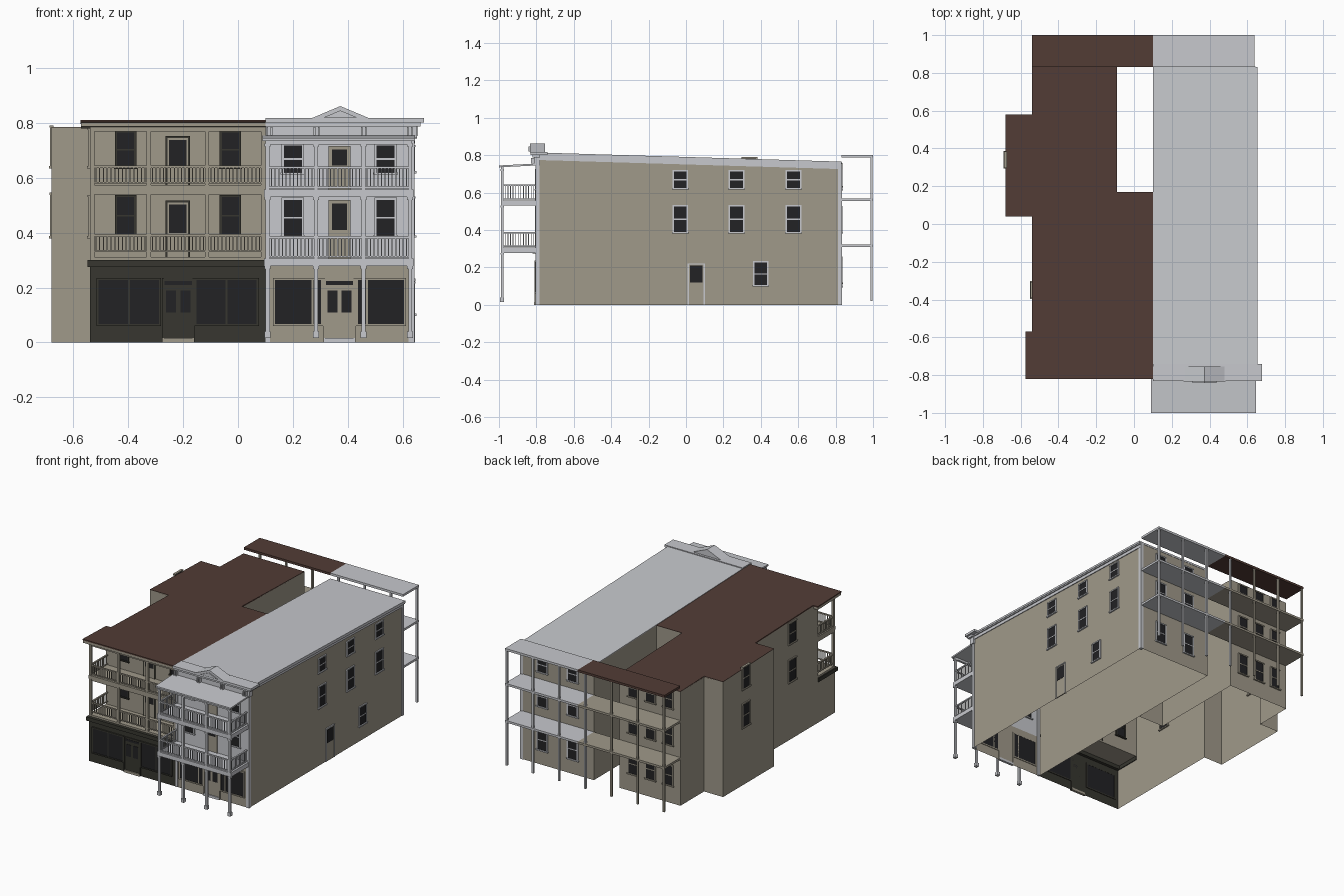
import bpy, bmesh
from mathutils import Vector

cube = bpy.data.objects.get("Cube")
if cube:
    bpy.data.objects.remove(cube, do_unlink=True)

MATS = {}
def material(name, r, g, b):
    m = bpy.data.materials.new(name)
    m.use_nodes = True
    m.diffuse_color = (r, g, b, 1)
    m.node_tree.nodes["Principled BSDF"].inputs["Base Color"].default_value = (r, g, b, 1)
    MATS[name] = m

material("beige", .35, .32, .255)
material("white", .57, .58, .61)
material("brown", .084, .045, .036)
material("olive", .038, .037, .029)
material("glass", .016, .016, .018)
NAMES = list(MATS)
SLOPE = -.03

def roof_z(y):
    return .81 + SLOPE * (y + .82)

class Part:
    """Collects boxes, walls and prisms into one named mesh."""
    def __init__(self, name):
        self.name, self.bm = name, bmesh.new()

    def box(self, mat, x0, x1, y0, y1, z0, z1, shear=0):
        v = [self.bm.verts.new((x, y, z + shear * (y - y0)))
             for z in (z0, z1) for x, y in ((x0, y0), (x1, y0), (x1, y1), (x0, y1))]
        quads = [v[3::-1], v[4:]] + [[v[i], v[(i + 1) % 4], v[(i + 1) % 4 + 4], v[i + 4]] for i in range(4)]
        for q in quads:
            self.bm.faces.new(q).material_index = NAMES.index(mat)

    def walls(self, mat, points, z0=0, z1=None):
        for (ax, ay), (bx, by) in zip(points, points[1:]):
            ta, tb = (roof_z(ay), roof_z(by)) if z1 is None else (z1, z1)
            q = [(ax, ay, z0), (bx, by, z0), (bx, by, tb), (ax, ay, ta)]
            f = self.bm.faces.new([self.bm.verts.new(p) for p in q])
            f.material_index = NAMES.index(mat)

    def prism(self, mat, profile, y0, y1):
        f = self.bm.faces.new([self.bm.verts.new((x, y0, z)) for x, z in profile])
        ext = bmesh.ops.extrude_face_region(self.bm, geom=[f], use_keep_orig=True)
        new = [g for g in ext["geom"] if isinstance(g, bmesh.types.BMVert)]
        bmesh.ops.translate(self.bm, verts=new, vec=Vector((0, y1 - y0, 0)))
        for f in self.bm.faces:
            f.material_index = NAMES.index(mat)
        bmesh.ops.recalc_face_normals(self.bm, faces=self.bm.faces)

    def done(self):
        me = bpy.data.meshes.new(self.name)
        self.bm.to_mesh(me)
        self.bm.free()
        for n in NAMES:
            me.materials.append(MATS[n])
        bpy.context.collection.objects.link(bpy.data.objects.new(self.name, me))

def on_wall(p, mat, axis, pos, a0, a1, z0, z1, t):
    """Plate centred on a wall: axis y for front and back walls, x for side walls."""
    if axis == "y":
        p.box(mat, a0, a1, pos - t, pos + t, z0, z1)
    else:
        p.box(mat, pos - t, pos + t, a0, a1, z0, z1)

def window(name, axis, pos, c, w, z0, z1, frame):
    p, h, f = Part(name), w / 2, .008
    on_wall(p, "glass", axis, pos, c - h, c + h, z0, z1, .003)
    for a in (c - h - f, c + h):
        on_wall(p, frame, axis, pos, a, a + f, z0, z1, .006)
    on_wall(p, frame, axis, pos, c - h - f, c + h + f, z1, z1 + f, .008)
    on_wall(p, frame, axis, pos, c - h - .012, c + h + .012, z0 - f, z0, .01)
    mid = (z0 + z1) / 2
    on_wall(p, frame, axis, pos, c - h, c + h, mid - .003, mid + .003, .005)
    p.done()

def door(name, axis, pos, c, w, z0, z1, glass_z, frame):
    p, h, f = Part(name), w / 2, .007
    on_wall(p, "beige", axis, pos, c - h, c + h, z0, z1, .003)
    on_wall(p, "glass", axis, pos, c - h + .006, c + h - .006, glass_z, z1 - .006, .0045)
    for a in (c - h - f, c + h):
        on_wall(p, frame, axis, pos, a, a + f, z0, z1, .006)
    on_wall(p, frame, axis, pos, c - h - f, c + h + f, z1, z1 + f, .007)
    p.done()

def railing(name, mat, axis, pos, a0, a1, z0, z1):
    p = Part(name)
    on_wall(p, mat, axis, pos, a0, a1, z1 - .008, z1, .005)
    on_wall(p, mat, axis, pos, a0, a1, z0 + .004, z0 + .01, .004)
    n = max(2, round((a1 - a0) / .0135))
    for i in range(1, n):
        a = a0 + (a1 - a0) * i / n
        on_wall(p, mat, axis, pos, a - .002, a + .002, z0 + .01, z1 - .008, .002)
    p.done()

# Wall shells, open underneath
p = Part("left_building_walls")
p.walls("beige", [(.1, .17), (-.09, .17), (-.09, .83), (-.54, .83), (-.54, .58), (-.68, .58),
                  (-.68, .04), (-.54, .04), (-.54, -.62)])
p.walls("beige", [(-.54, -.62), (.1, -.62)], .3)
p.walls("beige", [(-.54, -.62), (-.54, -.8)], 0, .3)
p.walls("olive", [(-.54, -.8), (.1, -.8)], 0, .3)
p.done()
p = Part("right_building_walls")
p.walls("beige", [(.64, -.8), (.64, .83), (.1, .83), (.1, -.8)])
p.walls("beige", [(.1, -.8), (.64, -.8)], 0, .28)
p.walls("white", [(.1, -.8), (.64, -.8)], .28)
p.done()

# Sloping roofs
p = Part("left_roof")
for x0, x1, y0, y1 in ((-.54, .1, -.57, .17), (-.54, -.09, .17, .83),
                       (-.68, -.54, .04, .58), (-.575, .1, -.82, -.57)):
    p.box("brown", x0, x1, y0, y1, roof_z(y0) - .006, roof_z(y0) + .002, SLOPE)
p.done()
p = Part("left_front_fascia")
p.box("beige", -.572, .1, -.818, -.575, .787, .803, SLOPE)
p.done()
p = Part("right_roof_and_side_cornice")
p.box("white", .1, .655, -.8, .832, roof_z(-.8) - .008, roof_z(-.8) + .005, SLOPE)
p.box("white", .636, .652, -.8, .832, roof_z(-.8) - .016, roof_z(-.8) - .008, SLOPE)
p.box("white", .636, .645, -.8, .832, roof_z(-.8) - .035, roof_z(-.8) - .016, SLOPE)
p.done()

# Front cornice, pediment and bracket pairs
p = Part("front_cornice")
p.box("white", .1, .678, -.832, -.74, .802, .818)
p.box("white", .1, .665, -.822, -.78, .788, .802)
p.box("white", .1, .652, -.812, -.78, .745, .788)
p.done()
p = Part("pediment")
p.prism("white", [(.262, .815), (.485, .815), (.373, .862)], -.835, -.755)
p.done()
p = Part("pediment_panel")
p.prism("white", [(.31, .82), (.436, .82), (.373, .846)], -.841, -.833)
p.done()
p = Part("cornice_brackets")
for x in (.113, .285, .457, .625):
    for dx in (-.009, .006):
        p.box("white", x + dx, x + dx + .006, -.83, -.81, .755, .785)
p.done()
p = Part("corner_trim")
for y0, y1 in ((-.804, -.782), (.812, .834)):
    p.box("white", .622, .644, y0, y1, 0, .76)
p.box("white", .1, .116, -.804, -.79, 0, .76)
p.done()

# Right front porch
p = Part("porch_floors")
for z in (.278, .53):
    p.box("white", .095, .64, -.99, -.8, z, z + .028)
p.done()
p = Part("porch_roof")
p.box("white", .09, .645, -1, -.8, .735, .745, .05)
p.box("white", .1, .635, -.99, -.975, .722, .737)
p.done()
POSTS = (.108, .284, .457, .628)
p = Part("porch_posts")
for x in POSTS:
    p.box("white", x - .007, x + .007, -.99, -.976, .02, .735)
    p.box("white", x - .011, x + .011, -.994, -.972, .016, .04)
    for z in (.268, .52, .715):
        p.box("white", x - .011, x + .011, -.993, -.973, z, z + .01)
p.done()
for z0, z1 in ((.306, .388), (.558, .642)):
    for a, b in zip(POSTS, POSTS[1:]):
        railing("porch_railing", "white", "y", -.983, a, b, z0, z1)
    for x in (POSTS[0], POSTS[-1]):
        railing("porch_side_railing", "white", "x", x, -.98, -.8, z0, z1)

# Left recessed balconies
p = Part("balcony_floors")
p.box("beige", -.54, .1, -.8, -.62, .3, .312)
p.box("beige", -.54, .1, -.805, -.62, .553, .575)
p.done()
BAYS = (-.532, -.325, -.113, .092)
p = Part("balcony_posts_and_beams")
for x in BAYS:
    p.box("beige", x - .008, x + .008, -.802, -.786, .31, .79)
for z0, z1 in ((.54, .555), (.77, .792)):
    p.box("beige", -.54, .1, -.8, -.788, z0, z1)
    p.box("beige", -.54, -.528, -.79, -.62, z0, z1)
p.done()
for z0, z1 in ((.325, .395), (.575, .645)):
    for a, b in zip(BAYS, BAYS[1:]):
        railing("balcony_railing", "beige", "y", -.794, a, b, z0, z1)
    railing("balcony_side_railing", "beige", "x", BAYS[0], -.79, -.62, z0, z1)

# Shop fronts
def shop_front(tag, trim, panes, c, step):
    p = Part(tag + "_shop_windows")
    for a, b, m in panes:
        p.box("glass", a, b, -.804, -.797, .067, .228)
        p.box(trim, m - .004, m + .004, -.807, -.797, .067, .228)
        for z in (.06, .228):
            p.box(trim, a - .008, b + .008, -.809, -.796, z, z + .008)
        for x in (a - .008, b):
            p.box(trim, x, x + .008, -.807, -.796, .067, .228)
    p.done()
    p = Part(tag + "_shop_door")
    p.box(trim, c - .056, c + .056, -.805, -.797, .015, .235)
    p.box("glass", c - .05, c + .05, -.807, -.797, .21, .224)
    for s in (-1, 1):
        p.box("glass", c + s * .026 - .018, c + s * .026 + .018, -.807, -.797, .11, .19)
        p.box(trim, c + s * .056 - .004, c + s * .056 + .004, -.81, -.796, 0, .235)
    p.box(step, c - .057, c + .057, -.812, -.796, 0, .016)
    p.done()

shop_front("left", "olive", [(-.508, -.288, -.397), (-.152, .068, -.042)], -.218, "beige")
shop_front("right", "beige", [(.135, .303, .272), (.437, .605, .47)], .37, "white")
p = Part("left_shop_cornice")
p.box("olive", -.548, .1, -.82, -.78, .275, .3)
p.box("olive", -.548, -.535, -.8, -.62, .275, .3)
p.done()

# Front windows and doors
for z0, z1, zd, zg in ((.395, .53, .312, .4), (.64, .765, .575, .64)):
    for x in (-.41, -.028):
        window("left_front_window", "y", -.62, x, .062, z0, z1, "olive")
    door("left_balcony_door", "y", -.62, -.22, .075, zd, z1 - .02, zg, "olive")
for z0, z1, zd, zg in ((.39, .52, .306, .41), (.62, .718, .558, .645)):
    for x in (.2, .538):
        window("right_front_window", "y", -.8, x, .066, z0, z1, "white")
    door("porch_door", "y", -.8, .37, .066, zd, z1 - .008, zg, "beige")

# Side windows and door
for y in (-.03, .27, .575):
    window("right_side_window", "x", .64, y, .068, .39, .525, "white")
    window("right_side_window", "x", .64, y, .068, .625, .712, "white")
window("right_side_window", "x", .64, .4, .066, .105, .225, "white")
door("right_side_door", "x", .64, .055, .078, 0, .215, .12, "white")
for z0, z1 in ((.388, .53), (.643, .775)):
    window("left_side_window", "x", -.54, -.35, .07, z0, z1, "beige")
    window("wing_window", "x", -.68, .34, .07, z0, z1 + .008, "beige")

# Rear windows
for z0, z1 in ((.1, .23), (.39, .52), (.62, .715)):
    for x in (.48, .255):
        window("right_rear_window", "y", .83, x, .066, z0, z1, "white")
for z0, z1 in ((.12, .25), (.39, .52), (.635, .75)):
    for x in (-.45, -.32, -.19):
        window("left_rear_window", "y", .83, x, .062, z0, z1, "beige")

# Rear gallery
p = Part("rear_gallery")
for x0, x1, mat, top in ((-.54, .1, "beige", "brown"), (.1, .637, "white", "white")):
    for z in (.308, .555):
        p.box(mat, x0, x1, .83, 1, z, z + .014)
    p.box(top, x0, x1, .832, 1, .787, .802)
for i in range(7):
    x = -.532 + i * .1935
    p.box("white" if x > .04 else "beige", x - .006, x + .006, .986, .998, .02, .79)
p.done()
